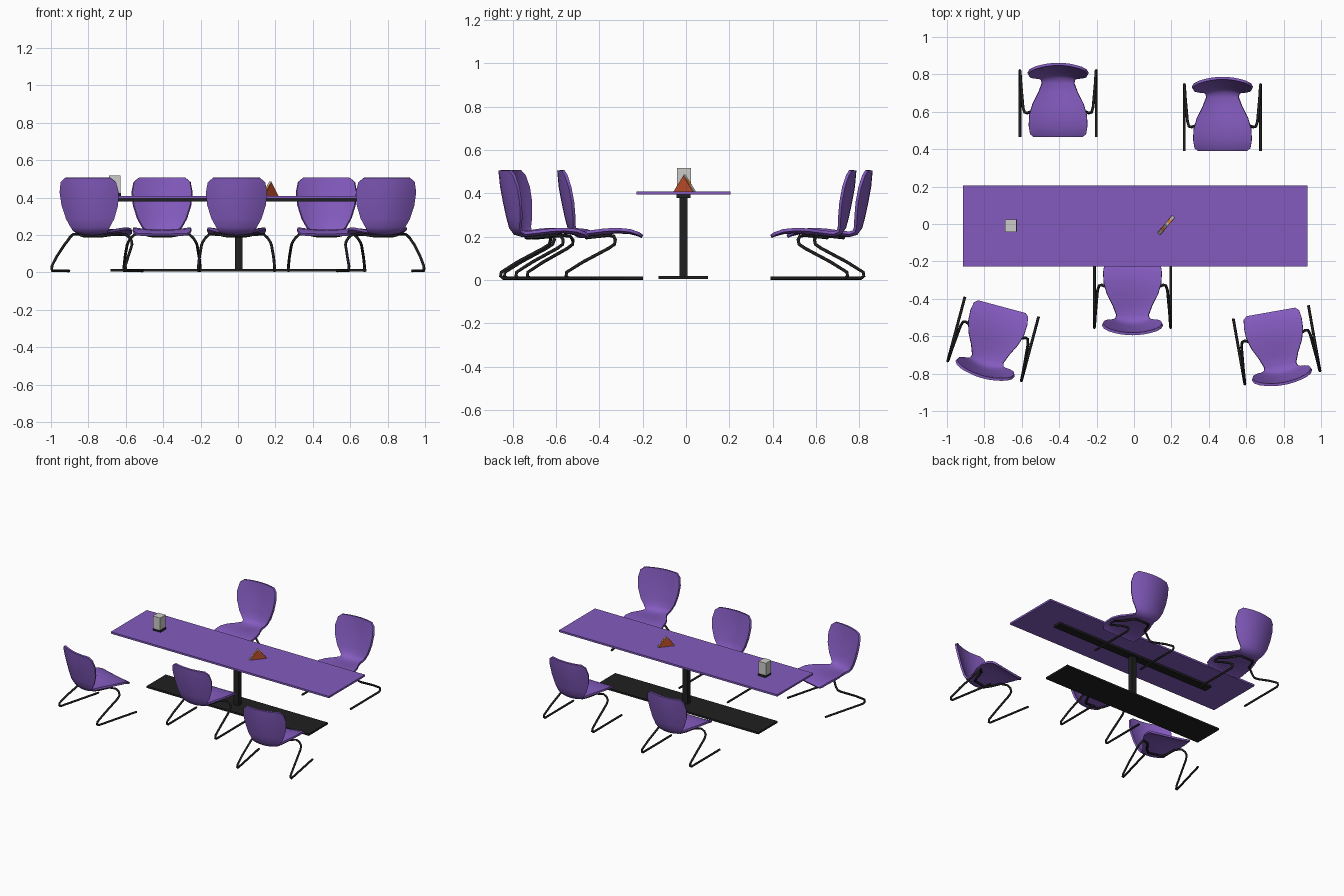
import bpy, bmesh, math
from mathutils import Matrix, Vector

if "Cube" in bpy.data.objects:
    bpy.data.objects.remove(bpy.data.objects["Cube"])


def material(name, rgb):
    m = bpy.data.materials.new(name)
    m.diffuse_color = (*rgb, 1)
    m.use_nodes = True
    m.node_tree.nodes["Principled BSDF"].inputs["Base Color"].default_value = m.diffuse_color
    return m


PURPLE = material("purple", (0.23, 0.105, 0.52))
BLACK = material("black", (0.014, 0.014, 0.014))
GREY = material("light grey", (0.6, 0.6, 0.58))
RED = material("brick red", (0.55, 0.08, 0.025))
ORANGE = material("orange", (0.8, 0.3, 0.04))


def link(name, data, *mats):
    ob = bpy.data.objects.new(name, data)
    bpy.context.collection.objects.link(ob)
    for m in mats:
        data.materials.append(m)
    return ob


def box(name, lo, hi, mat):
    bm = bmesh.new()
    bmesh.ops.create_cube(bm, size=1)
    lo, hi = Vector(lo), Vector(hi)
    for v in bm.verts:
        v.co = Vector([(lo[i] + hi[i]) / 2 + v.co[i] * (hi[i] - lo[i]) for i in range(3)])
    me = bpy.data.meshes.new(name)
    bm.to_mesh(me)
    bm.free()
    return link(name, me, mat)


# Table
box("table_top", (-0.914, -0.228, 0.394), (0.928, 0.206, 0.408), PURPLE)
box("table_rail", (-0.68, -0.043, 0.378), (0.687, 0.02, 0.394), BLACK)
box("table_column", (-0.016, -0.03, 0.015), (0.024, 0.006, 0.38), BLACK)
box("table_base", (-0.682, -0.128, 0.004), (0.687, 0.102, 0.018), BLACK)

# Napkin box with dark foot
box("napkin_box_foot", (-0.688, -0.04, 0.408), (-0.626, 0.025, 0.425), BLACK)
box("napkin_box", (-0.69, -0.042, 0.425), (-0.628, 0.023, 0.518), GREY)


# Triangular table card: coloured rim between two red faces
def prism(name, half, height, y0, y1, *mats):
    bm = bmesh.new()
    tri = [(-half, 0), (half, 0), (0, height)]
    a = [bm.verts.new((x, y0, z)) for x, z in tri]
    b = [bm.verts.new((x, y1, z)) for x, z in tri]
    bm.faces.new(a)
    bm.faces.new(b[::-1])
    for i in range(3):
        j = (i + 1) % 3
        bm.faces.new((a[j], a[i], b[i], b[j]))
    for cut in (0.4, 0.75):
        if len(mats) > 1:
            bmesh.ops.bisect_plane(bm, geom=bm.verts[:] + bm.edges[:] + bm.faces[:],
                                   plane_co=(0, 0, cut * height), plane_no=(0, 0, 1))
    bmesh.ops.recalc_face_normals(bm, faces=bm.faces)
    for f in bm.faces:
        z = f.calc_center_median().z / height
        f.material_index = 1 if len(mats) > 1 and 0.4 < z < 0.75 else 0
    me = bpy.data.meshes.new(name)
    bm.to_mesh(me)
    bm.free()
    ob = link(name, me, *mats)
    ob.matrix_world = Matrix.Translation((0.172, -0.006, 0.408)) @ Matrix.Rotation(math.radians(50), 4, 'Z')


prism("card_rim", 0.062, 0.078, -0.007, 0.007, GREY, ORANGE)
prism("card_front", 0.058, 0.072, -0.010, -0.007, RED)
prism("card_back", 0.058, 0.072, 0.007, 0.010, RED)

# Chair shell stations, back top to seat front:
# centre y, centre z, half width, edge forward, edge up
STATIONS = [
    (-0.185, 0.507, 0.122, 0.020, 0), (-0.183, 0.485, 0.148, 0.032, 0),
    (-0.178, 0.43, 0.158, 0.045, 0), (-0.165, 0.36, 0.150, 0.045, 0),
    (-0.150, 0.29, 0.128, 0.036, 0), (-0.138, 0.245, 0.105, 0.025, 0.004),
    (-0.120, 0.220, 0.091, 0.012, 0.010), (-0.090, 0.212, 0.084, 0, 0.012),
    (-0.040, 0.216, 0.104, 0, 0.014), (0.020, 0.224, 0.135, 0, 0.014),
    (0.080, 0.229, 0.153, 0, 0.012), (0.140, 0.225, 0.156, 0, 0.010),
    (0.182, 0.214, 0.150, 0, 0.006), (0.198, 0.206, 0.132, 0, 0.002)]
COLS = 8


def shell_mesh():
    bm = bmesh.new()
    rows = []
    for y, z, w, fwd, up in STATIONS:
        us = [2 * j / COLS - 1 for j in range(COLS + 1)]
        rows.append([bm.verts.new((u * w, y + fwd * u * u, z + up * u * u)) for u in us])
    for r, s in zip(rows, rows[1:]):
        for j in range(COLS):
            f = bm.faces.new((r[j], r[j + 1], s[j + 1], s[j]))
            f.smooth = True
    # face order gives inward/up normals only when rows run towards the front
    bm.normal_update()
    if sum(f.normal.z for f in bm.faces) < 0:
        bmesh.ops.reverse_faces(bm, faces=bm.faces[:])
    me = bpy.data.meshes.new("chair_shell")
    bm.to_mesh(me)
    bm.free()
    me.materials.append(PURPLE)
    return me


# Cantilever tube: floor rail, rear bend, sloping leg, then across under the seat
HALF_LEG = [(0.204, 0.198, 0.008), (0.204, -0.145, 0.008), (0.204, -0.158, 0.018),
            (0.203, -0.155, 0.036), (0.198, -0.08, 0.083), (0.187, 0.04, 0.147),
            (0.179, 0.066, 0.165), (0.165, 0.070, 0.186), (0.145, 0.062, 0.203),
            (0.105, 0.035, 0.206), (0.078, -0.03, 0.199), (0.055, -0.065, 0.195)]


def leg_curve():
    cu = bpy.data.curves.new("chair_frame", 'CURVE')
    cu.dimensions = '3D'
    cu.bevel_depth = 0.0075
    cu.bevel_resolution = 2
    cu.use_fill_caps = True
    pts = HALF_LEG + [(-x, y, z) for x, y, z in reversed(HALF_LEG)]
    sp = cu.splines.new('POLY')
    sp.points.add(len(pts) - 1)
    for p, co in zip(sp.points, pts):
        p.co = (*co, 1)
    cu.materials.append(BLACK)
    return cu


SHELL, FRAME = shell_mesh(), leg_curve()
CHAIRS = [(-0.406, 0.663, 180), (0.473, 0.588, 180), (-0.008, -0.396, 0),
          (-0.758, -0.633, -15), (0.766, -0.665, 10)]
for i, (x, y, deg) in enumerate(CHAIRS, 1):
    place = Matrix.Translation((x, y, 0)) @ Matrix.Rotation(math.radians(deg), 4, 'Z')
    shell = link(f"chair_shell_{i}", SHELL)
    sol = shell.modifiers.new("thickness", 'SOLIDIFY')
    sol.thickness = 0.014
    sol.offset = -1
    split = shell.modifiers.new("sharp rim", 'EDGE_SPLIT')
    split.split_angle = math.radians(45)
    frame = link(f"chair_frame_{i}", FRAME)
    shell.matrix_world = place
    frame.matrix_world = place
